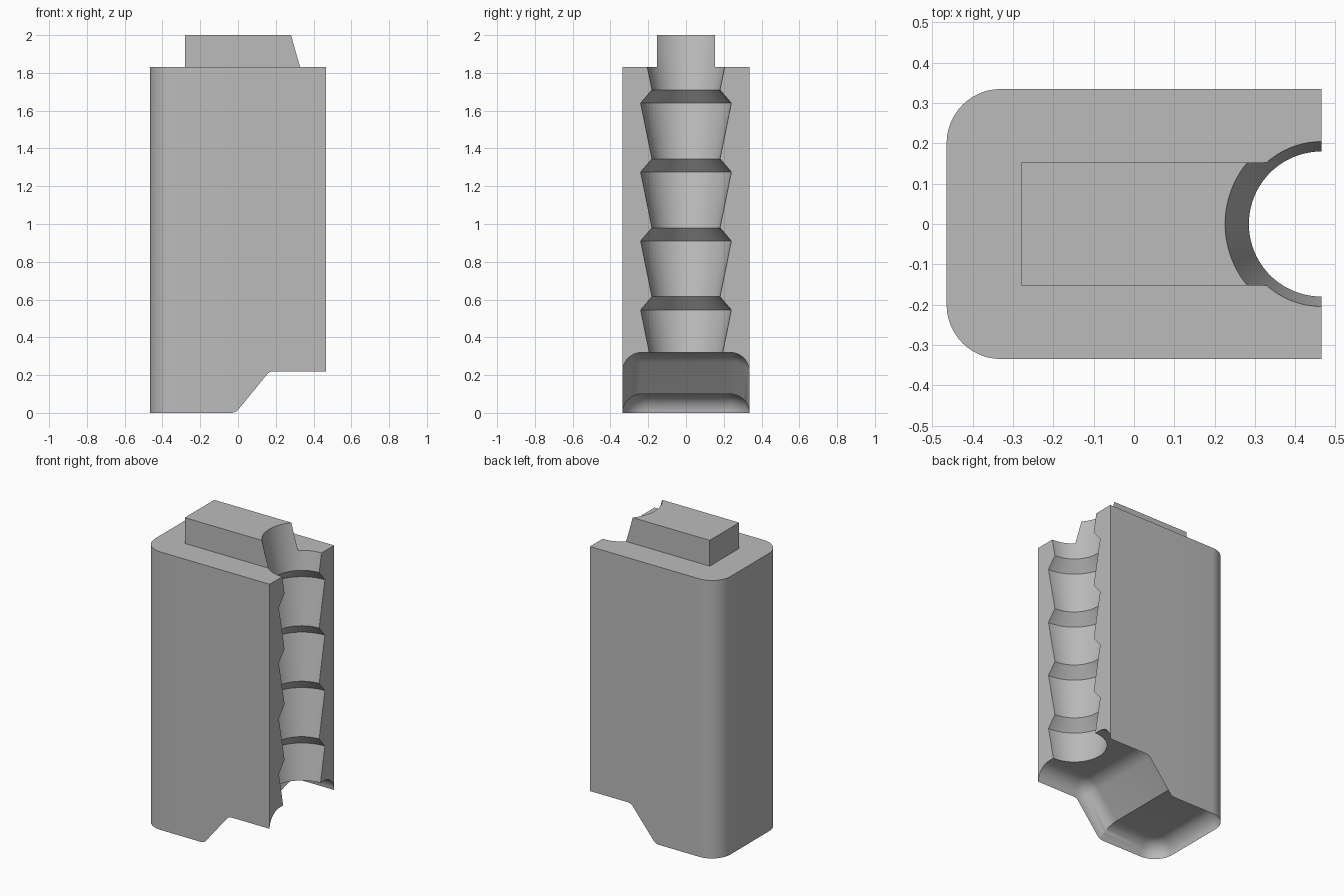
import bpy, bmesh
from math import sin, cos, tan, pi, radians

cube = bpy.data.objects.get("Cube")
if cube:
    bpy.data.objects.remove(cube, do_unlink=True)

grey = bpy.data.materials.new("plain_grey")
grey.use_nodes = True
colour = (0.5, 0.5, 0.5, 1)
grey.diffuse_color = colour
grey.node_tree.nodes["Principled BSDF"].inputs["Base Color"].default_value = colour

HALF_X, HALF_Y, TOP, STEP_Z = 0.465, 0.335, 1.83, 0.22
CORNER, COVE = 0.135, 0.1        # wall corner and underside cove radii
SLOPE = radians(50.7)
HEEL_X = -0.013                  # foot of the sloped step


def make_object(name, bm):
    bmesh.ops.remove_doubles(bm, verts=bm.verts, dist=1e-5)
    bmesh.ops.recalc_face_normals(bm, faces=bm.faces)
    mesh = bpy.data.meshes.new(name)
    bm.to_mesh(mesh)
    bm.free()
    mesh.materials.append(grey)
    obj = bpy.data.objects.new(name, mesh)
    bpy.context.collection.objects.link(obj)
    return obj


def half_ring(inset, h):
    """One side of the underside outline, moved inward and up."""
    y, t = HALF_Y - inset, tan(SLOPE / 2)
    pts = [(HALF_X, y, STEP_Z + h)]
    # rounded upper bend of the step
    r = 0.04
    knee = HEEL_X + STEP_Z / tan(SLOPE)
    cx, cz = knee + r * t, STEP_Z - r
    for i in range(9):
        a = SLOPE * i / 8
        pts.append((cx - (r + h) * sin(a), y, cz + (r + h) * cos(a)))
    # lower bend, sharpening as the cove rises
    r = max(0.05 - h, 0)
    cx, cz = HEEL_X - (h + r) * t, h + r
    for i in range(9):
        a = SLOPE * (1 - i / 8)
        pts.append((cx + r * sin(a), y, cz - r * cos(a)))
    # rounded vertical corner
    for i in range(13):
        a = pi / 2 * i / 12
        r = CORNER - inset
        pts.append((CORNER - HALF_X - r * sin(a), HALF_Y - CORNER + r * cos(a), h))
    return pts


def build_body():
    bm = bmesh.new()
    layers = []
    for i in range(11):
        a = pi / 2 * i / 10
        layers.append(half_ring(COVE * (1 - cos(a)), COVE * sin(a)))
    layers.insert(0, [(x, y, TOP) for x, y, z in layers[0]])
    rows = []
    for half in layers:
        full = half + [(x, -y, z) for x, y, z in reversed(half)]
        rows.append([bm.verts.new(p) for p in full])
    # walls and cove
    for a, b in zip(rows, rows[1:]):
        for i in range(len(a) - 1):
            bm.faces.new((a[i], a[i + 1], b[i + 1], b[i]))
    # recessed underside
    last = rows[-1]
    n = len(last)
    for i in range(n // 2 - 1):
        bm.faces.new((last[i], last[i + 1], last[n - 2 - i], last[n - 1 - i]))
    # top and flat grooved end
    bm.faces.new(rows[0])
    bm.faces.new([r[0] for r in rows] + [r[-1] for r in reversed(rows)])
    return make_object("body", bm)


def build_tab():
    bm = bmesh.new()
    bmesh.ops.create_cube(bm, size=1)
    for v in bm.verts:
        v.co.x = 0.4 if v.co.x > 0 else -0.28
        v.co.y *= 0.306
        v.co.z = 2.0 if v.co.z > 0 else 1.8
    return make_object("top_tab", bm)


def build_groove_cutter():
    """Stack of flared cups turned round the end face's centre line."""
    profile = []
    for k in range(5):
        z = 0.25 + 0.365 * k
        profile += [(0.18, z), (0.24, z + 0.295)]
    profile[-1] = (0.26, profile[-1][1] + 0.098)
    bm = bmesh.new()
    n = 96
    rings = [[bm.verts.new((HALF_X + r * cos(2 * pi * (i + 0.5) / n),
                            r * sin(2 * pi * (i + 0.5) / n), z)) for i in range(n)]
             for r, z in profile]
    for a, b in zip(rings, rings[1:]):
        for i in range(n):
            j = (i + 1) % n
            bm.faces.new((a[i], a[j], b[j], b[i]))
    bm.faces.new(rings[0])
    bm.faces.new(rings[-1])
    return make_object("groove_cutter", bm)


cutter = build_groove_cutter()
cutter.hide_render = True
for obj in (build_body(), build_tab()):
    mod = obj.modifiers.new("groove", "BOOLEAN")
    mod.operation = "DIFFERENCE"
    mod.solver = "EXACT"
    mod.object = cutter
    bpy.ops.object.select_all(action="DESELECT")
    obj.select_set(True)
    bpy.context.view_layer.objects.active = obj
    bpy.ops.object.modifier_apply(modifier=mod.name)
    bpy.ops.object.shade_smooth_by_angle(angle=radians(30))
bpy.data.objects.remove(cutter, do_unlink=True)
